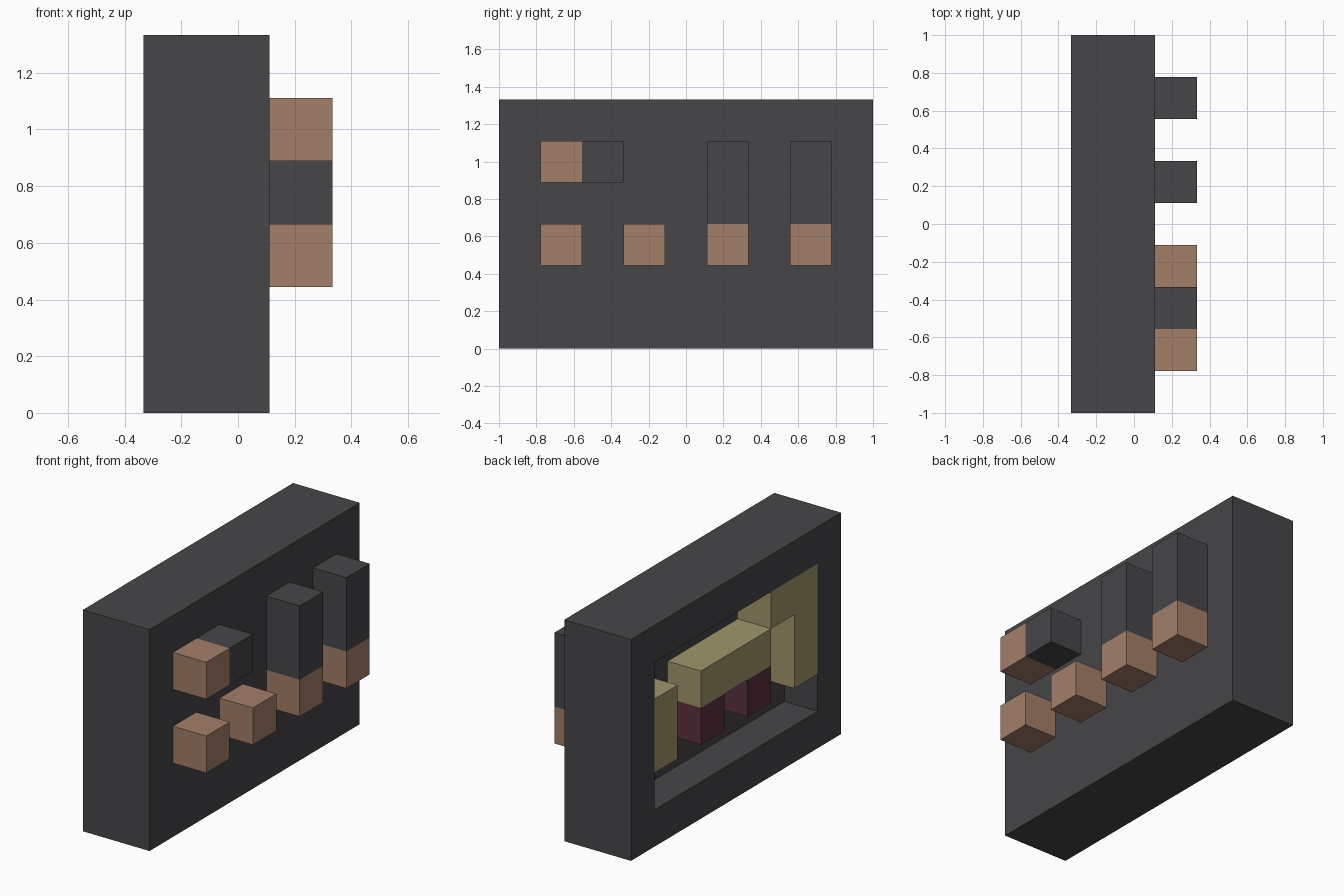
import bpy
import bmesh
from mathutils import Vector

if "Cube" in bpy.data.objects:
    bpy.data.objects.remove(bpy.data.objects["Cube"])

U = 2 / 9                          # edge of one block
ORIGIN = Vector((-1.5, -4.5, 0))   # block grid corner, in blocks


def material(name, rgb):
    linear = [((c / 255 + 0.055) / 1.055) ** 2.4 for c in rgb] + [1]
    m = bpy.data.materials.new(name)
    m.use_nodes = True
    m.diffuse_color = linear
    m.node_tree.nodes["Principled BSDF"].inputs["Base Color"].default_value = linear
    return m


charcoal = material("charcoal", (70, 69, 73))
copper = material("copper", (163, 126, 104))
straw = material("straw", (160, 150, 106))
plum = material("plum", (90, 49, 64))


def block(x, y, z, ny=1, nz=1, nx=1):
    """Cells of a block, counted from the low corner."""
    return {(x + i, y + j, z + k)
            for i in range(nx) for j in range(ny) for k in range(nz)}


# Each part is a set of unit cells: x 0 is the back layer, x 2 the front pegs
parts = {
    "recessed_panel": (charcoal, block(0, 0, 0, 9, 6, 2) - block(0, 1, 1, 7, 4)),
    # pegs on the flat side
    "upper_peg": (copper, block(2, 1, 4)),
    "upper_peg_extension": (charcoal, block(2, 2, 4)),
    "inner_post": (charcoal, block(2, 5, 3, 1, 2)),
    "outer_post": (charcoal, block(2, 7, 3, 1, 2)),
    # pieces inside the recess
    "short_column": (straw, block(0, 7, 2, 1, 2)),
    "crossbar": (straw, block(0, 3, 3, 3)),
    "hooked_column": (straw, block(0, 1, 2, 1, 3) | block(0, 2, 4)),
}
for i, y in enumerate((1, 3, 5, 7)):
    parts[f"lower_peg_{i + 1}"] = (copper, block(2, y, 2))
for side, y in (("right", 3), ("left", 5)):
    parts[f"crossbar_foot_{side}"] = (plum, block(0, y, 2))

filled = set().union(*(cells for _, cells in parts.values()))


def build(name, mat, cells):
    """Make quads only where a cell borders open space."""
    bm = bmesh.new()
    for cell in sorted(cells):
        for axis in range(3):
            for step in (-1, 1):
                n = Vector((0, 0, 0))
                n[axis] = step
                if tuple(int(c + d) for c, d in zip(cell, n)) in filled:
                    continue
                a = Vector((0, 0, 0))
                a[(axis + 1) % 3] = 0.5
                b = n.cross(a)
                mid = Vector(cell) + Vector((0.5, 0.5, 0.5)) + n / 2 + ORIGIN
                corners = (mid - a - b, mid + a - b, mid + a + b, mid - a + b)
                bm.faces.new([bm.verts.new(p * U) for p in corners])
    bmesh.ops.remove_doubles(bm, verts=bm.verts, dist=U / 100)
    mesh = bpy.data.meshes.new(name)
    bm.to_mesh(mesh)
    bm.free()
    mesh.materials.append(mat)
    bpy.context.collection.objects.link(bpy.data.objects.new(name, mesh))


for name, (mat, cells) in parts.items():
    build(name, mat, cells)
